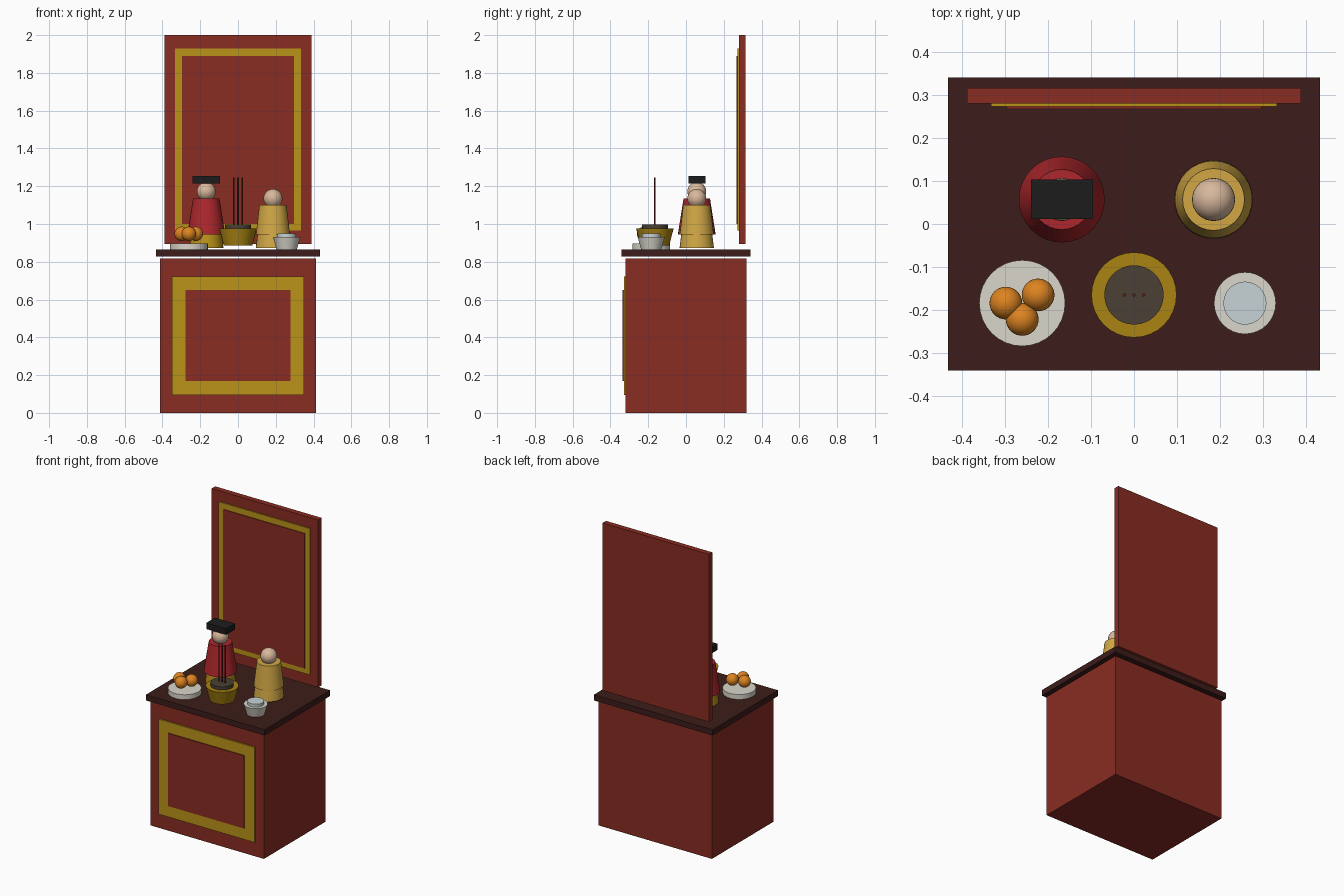
import bpy, math

if "Cube" in bpy.data.objects:
    bpy.data.objects.remove(bpy.data.objects["Cube"])


def mat(name, r, g, b):
    m = bpy.data.materials.new(name)
    m.diffuse_color = (r, g, b, 1)
    m.use_nodes = True
    m.node_tree.nodes["Principled BSDF"].inputs["Base Color"].default_value = m.diffuse_color
    return m


RED = mat("lacquer_red", 0.25, 0.025, 0.016)
GOLD = mat("gold", 0.50, 0.29, 0.010)
WOOD = mat("dark_wood", 0.045, 0.012, 0.010)
ROBE = mat("robe_red", 0.42, 0.02, 0.025)
YELLOW = mat("robe_yellow", 0.64, 0.39, 0.06)
SKIN = mat("skin", 0.69, 0.48, 0.33)
BLACK = mat("black", 0.012, 0.012, 0.012)
ASH = mat("ash", 0.07, 0.05, 0.035)
BRASS = mat("brass", 0.40, 0.23, 0.006)
STICK = mat("incense", 0.12, 0.015, 0.01)
CHINA = mat("porcelain", 0.70, 0.67, 0.60)
WATER = mat("water", 0.57, 0.65, 0.66)
ORANGE = mat("orange", 0.72, 0.23, 0.015)


def finish(name, m):
    o = bpy.context.object
    o.name = name
    o.data.materials.append(m)
    return o


def box(name, m, x0, x1, y0, y1, z0, z1):
    bpy.ops.mesh.primitive_cube_add(
        size=1, location=((x0 + x1) / 2, (y0 + y1) / 2, (z0 + z1) / 2))
    o = finish(name, m)
    o.scale = (x1 - x0, y1 - y0, z1 - z0)
    bpy.ops.object.transform_apply(location=False, rotation=False)


def cone(name, m, x, y, z0, z1, r0, r1, n=32):
    bpy.ops.mesh.primitive_cone_add(vertices=n, radius1=r0, radius2=r1,
                                    depth=z1 - z0, location=(x, y, (z0 + z1) / 2))
    finish(name, m)
    bpy.ops.object.shade_smooth_by_angle(angle=math.radians(35))


def ball(name, m, x, y, z, r):
    bpy.ops.mesh.primitive_uv_sphere_add(segments=32, ring_count=16, radius=r,
                                         location=(x, y, z))
    finish(name, m)
    bpy.ops.object.shade_smooth()


# Cabinet, table top and tall back panel
box("cabinet", RED, -0.413, 0.413, -0.32, 0.32, 0, 0.817)
box("table_top", WOOD, -0.433, 0.433, -0.341, 0.341, 0.827, 0.865)
box("back_panel", RED, -0.388, 0.388, 0.28, 0.316, 0.895, 2.0)

# Layered gold and red plates that form the framed panels
box("cabinet_gold_plate", GOLD, -0.35, 0.35, -0.329, -0.319, 0.095, 0.722)
box("cabinet_inner_plate", RED, -0.278, 0.278, -0.335, -0.328, 0.17, 0.65)
box("back_gold_plate", GOLD, -0.333, 0.333, 0.273, 0.281, 0.965, 1.93)
box("back_inner_plate", RED, -0.297, 0.297, 0.268, 0.274, 1.0, 1.89)

# Two statues: flared base, robe and head
for side, x, m, z_top, r0, r1, z_head in (
        ("left", -0.168, ROBE, 1.135, 0.1, 0.07, 1.172),
        ("right", 0.185, YELLOW, 1.1, 0.09, 0.072, 1.135)):
    y = 0.057
    cone(side + "_statue_base", GOLD if m is ROBE else YELLOW, x, y, 0.873, 0.945, 0.091, 0.082)
    cone(side + "_statue_robe", m, x, y, 0.945, z_top, r0, r1)
    ball(side + "_statue_head", SKIN, x, y, z_head, 0.05)
box("left_statue_hat", BLACK, -0.24, -0.095, 0.012, 0.103, 1.215, 1.255)

# Incense bowl with ash and sticks
cone("incense_bowl", BRASS, 0, -0.165, 0.885, 0.975, 0.076, 0.099)
cone("ash_bed", ASH, 0, -0.165, 0.97, 0.997, 0.069, 0.069)
for i in (-1, 0, 1):
    cone(f"incense_stick_{i + 2}", STICK, i * 0.0225, -0.165, 0.985, 1.245, 0.004, 0.004, 8)

# Plate of fruit
cone("fruit_plate", CHINA, -0.26, -0.184, 0.865, 0.897, 0.1, 0.1)
for i, (x, y) in enumerate(((-0.298, -0.184), (-0.223, -0.165), (-0.26, -0.222))):
    ball(f"fruit_{i + 1}", ORANGE, x, y, 0.948, 0.038)

# Water cup
cone("cup", CHINA, 0.258, -0.184, 0.866, 0.931, 0.054, 0.072)
cone("water", WATER, 0.258, -0.184, 0.925, 0.95, 0.05, 0.05)
